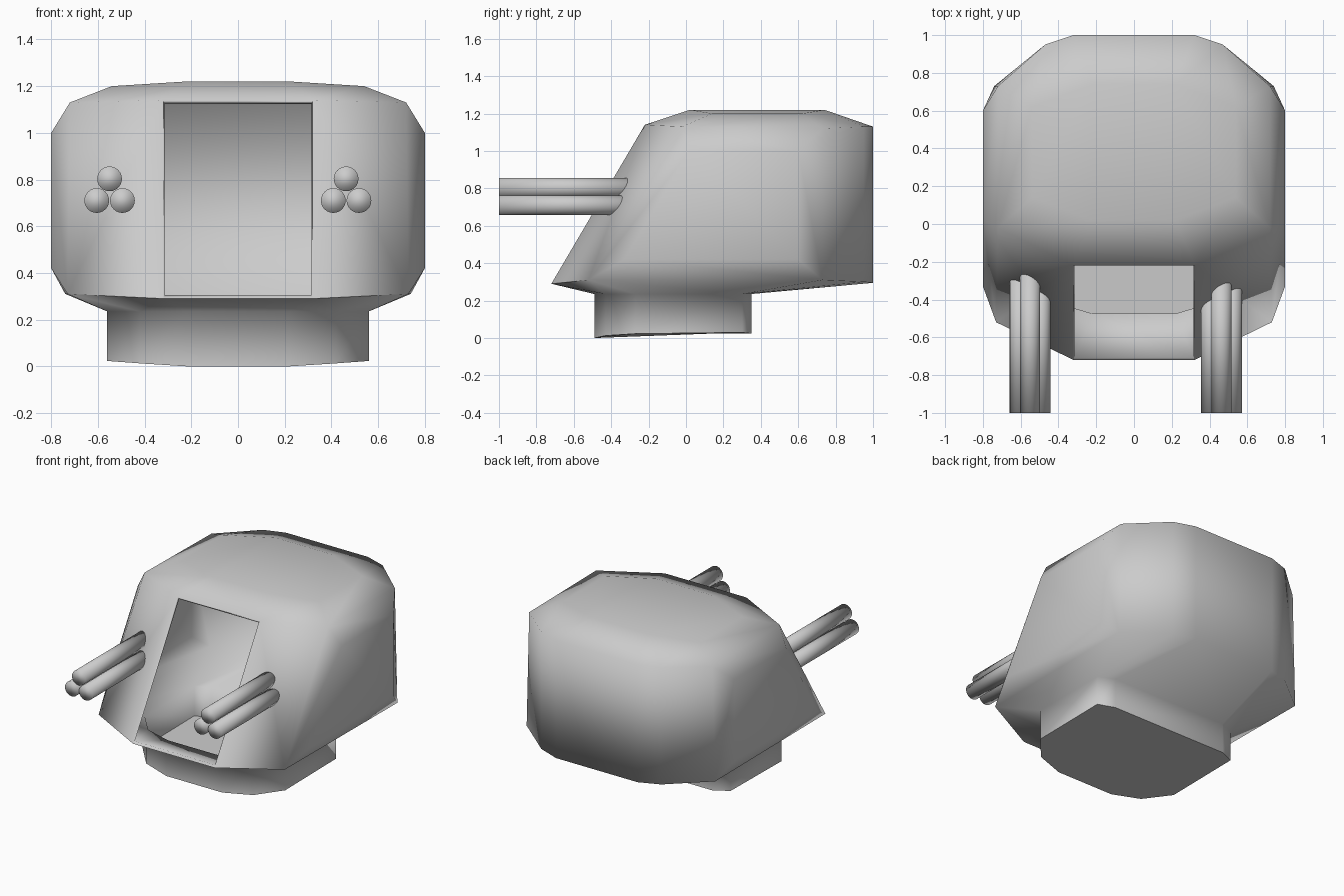
import bpy, bmesh, math
from mathutils import Vector

if "Cube" in bpy.data.objects:
    bpy.data.objects.remove(bpy.data.objects["Cube"])

# Half outlines (x > 0) of the armoured shell, mirrored and skinned as a hull
BASE_Z = 0.235
collar = [(0.22, -0.49), (0.42, -0.43), (0.56, -0.27), (0.56, 0.30), (0.45, 0.35)]
shell = [
    # lower edge
    (0.32, -0.72, 0.29), (0.73, -0.52, 0.31), (0.74, 0.73, 0.31), (0.47, 0.95, 0.30), (0.32, 1.0, 0.295),
    # flat side
    (0.80, -0.33, 0.42), (0.80, 0.02, 1.0), (0.80, 0.60, 1.0), (0.80, 0.60, 0.42),
    # shoulder
    (0.32, -0.22, 1.14), (0.72, -0.02, 1.13), (0.72, 0.73, 1.12), (0.47, 0.95, 1.13), (0.32, 1.0, 1.13),
    # roof
    (0.22, 0.02, 1.22), (0.54, 0.14, 1.20), (0.54, 0.62, 1.20), (0.22, 0.74, 1.22),
]
shell += [(x, y, BASE_Z) for x, y in collar]

bm = bmesh.new()
for x, y, z in shell:
    for s in (1, -1):
        bm.verts.new((s * x, y, z))
bmesh.ops.convex_hull(bm, input=bm.verts[:])
bmesh.ops.delete(bm, geom=[v for v in bm.verts if not v.link_faces], context='VERTS')
bmesh.ops.dissolve_limit(bm, angle_limit=math.radians(2), verts=bm.verts[:], edges=bm.edges[:])
bmesh.ops.recalc_face_normals(bm, faces=bm.faces[:])

# Collar under the shell: push the flat underside down
under = min(bm.faces, key=lambda f: f.calc_center_median().z)
new = bmesh.ops.extrude_face_region(bm, geom=[under])['geom']
bmesh.ops.delete(bm, geom=[under], context='FACES_ONLY')
for v in [g for g in new if isinstance(g, bmesh.types.BMVert)]:
    v.co.z = 0.06 * (abs(v.co.x) - 0.22) + 0.012 * (v.co.y + 0.49)

# Open window in the sloped front
slope = Vector((0, -0.86, 0.51))
window = max(bm.faces, key=lambda f: f.normal.dot(slope))
bmesh.ops.delete(bm, geom=[window], context='FACES_ONLY')
bmesh.ops.recalc_face_normals(bm, faces=bm.faces[:])
if max(bm.faces, key=lambda f: f.calc_center_median().z).normal.z < 0:
    bmesh.ops.reverse_faces(bm, faces=bm.faces[:])

me = bpy.data.meshes.new("turret_shell")
bm.to_mesh(me)
bm.free()
body = bpy.data.objects.new("turret_shell", me)
bpy.context.collection.objects.link(body)
bpy.context.view_layer.objects.active = body
body.select_set(True)
solid = body.modifiers.new("plate_thickness", 'SOLIDIFY')
solid.thickness = 0.02
solid.offset = -1
bpy.ops.object.modifier_apply(modifier=solid.name)
bpy.ops.object.shade_smooth_by_angle(angle=math.radians(88))

# Two clusters of three barrels
R, FRONT, REAR = 0.053, -1.0, -0.22
for side, cx in (("left", -0.55), ("right", 0.463)):
    for i, (dx, z) in enumerate(((0, 0.803), (-0.055, 0.71), (0.055, 0.71))):
        bpy.ops.mesh.primitive_cylinder_add(vertices=24, radius=R, depth=REAR - FRONT,
                                            location=(cx + dx, (FRONT + REAR) / 2, z),
                                            rotation=(math.pi / 2, 0, 0))
        barrel = bpy.context.object
        barrel.name = f"{side}_barrel_{i + 1}"
        bpy.ops.object.shade_smooth()
